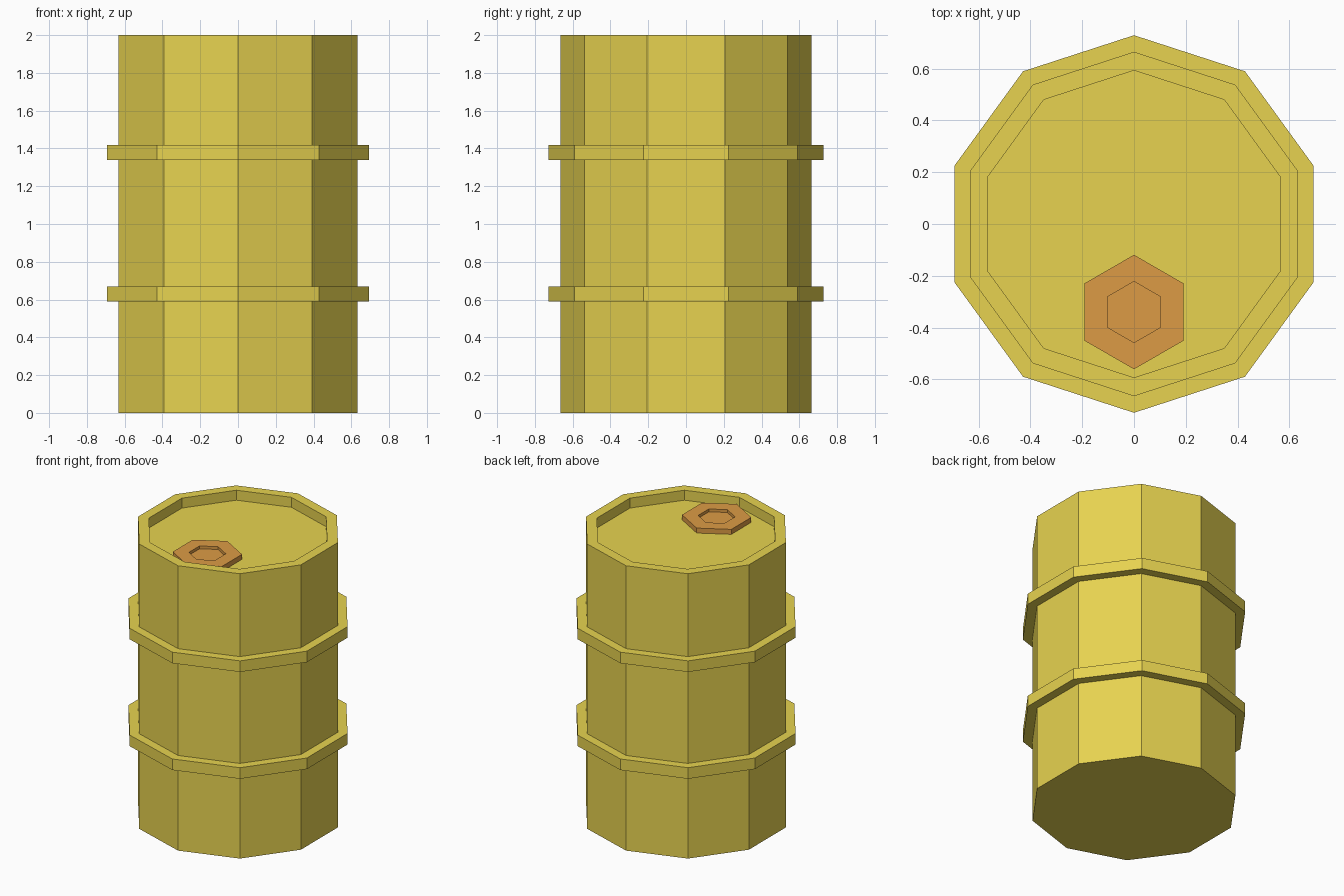
import bpy, bmesh
from math import sin, cos, pi

if "Cube" in bpy.data.objects:
    bpy.data.objects.remove(bpy.data.objects["Cube"])


def material(name, rgb):
    mat = bpy.data.materials.new(name)
    mat.diffuse_color = (*rgb, 1)
    mat.use_nodes = True
    mat.node_tree.nodes["Principled BSDF"].inputs["Base Color"].default_value = mat.diffuse_color
    return mat


def lathe(name, profile, sides, mat, centre=(0, 0, 0)):
    """Revolve (radius, z) points into a faceted solid, with a corner towards -y."""
    bm = bmesh.new()
    rings = []
    for r, z in profile:
        rings.append([bm.verts.new((r * cos(2 * pi * i / sides - pi / 2),
                                    r * sin(2 * pi * i / sides - pi / 2), z))
                      for i in range(sides)])
    for low, high in zip(rings, rings[1:]):
        for i in range(sides):
            j = (i + 1) % sides
            bm.faces.new((low[i], low[j], high[j], high[i]))
    bm.faces.new(rings[0][::-1])
    bm.faces.new(rings[-1])
    bmesh.ops.recalc_face_normals(bm, faces=bm.faces)
    mesh = bpy.data.meshes.new(name)
    bm.to_mesh(mesh)
    bm.free()
    mesh.materials.append(mat)
    obj = bpy.data.objects.new(name, mesh)
    obj.location = centre
    bpy.context.collection.objects.link(obj)
    return obj


yellow = material("yellow_paint", (0.80, 0.65, 0.08))
orange = material("orange_cap", (0.72, 0.33, 0.06))

R, HOOP, RIM = 0.665, 0.729, 0.593
FLOOR = 1.93

# Drum: wall with two raised hoops, top rim and recessed lid
profile = [(R, 0)]
for low, high in ((0.59, 0.668), (1.34, 1.418)):
    profile += [(R, low), (HOOP, low), (HOOP, high), (R, high)]
profile += [(R, 2), (RIM, 2), (RIM, FLOOR)]
lathe("drum", profile, 10, yellow)

# Bung cap: hexagonal with a shallow socket
lathe("bung_cap", [(0.221, 0), (0.221, 0.035), (0.118, 0.035), (0.118, 0.015)],
      6, orange, (0, -0.34, FLOOR))
